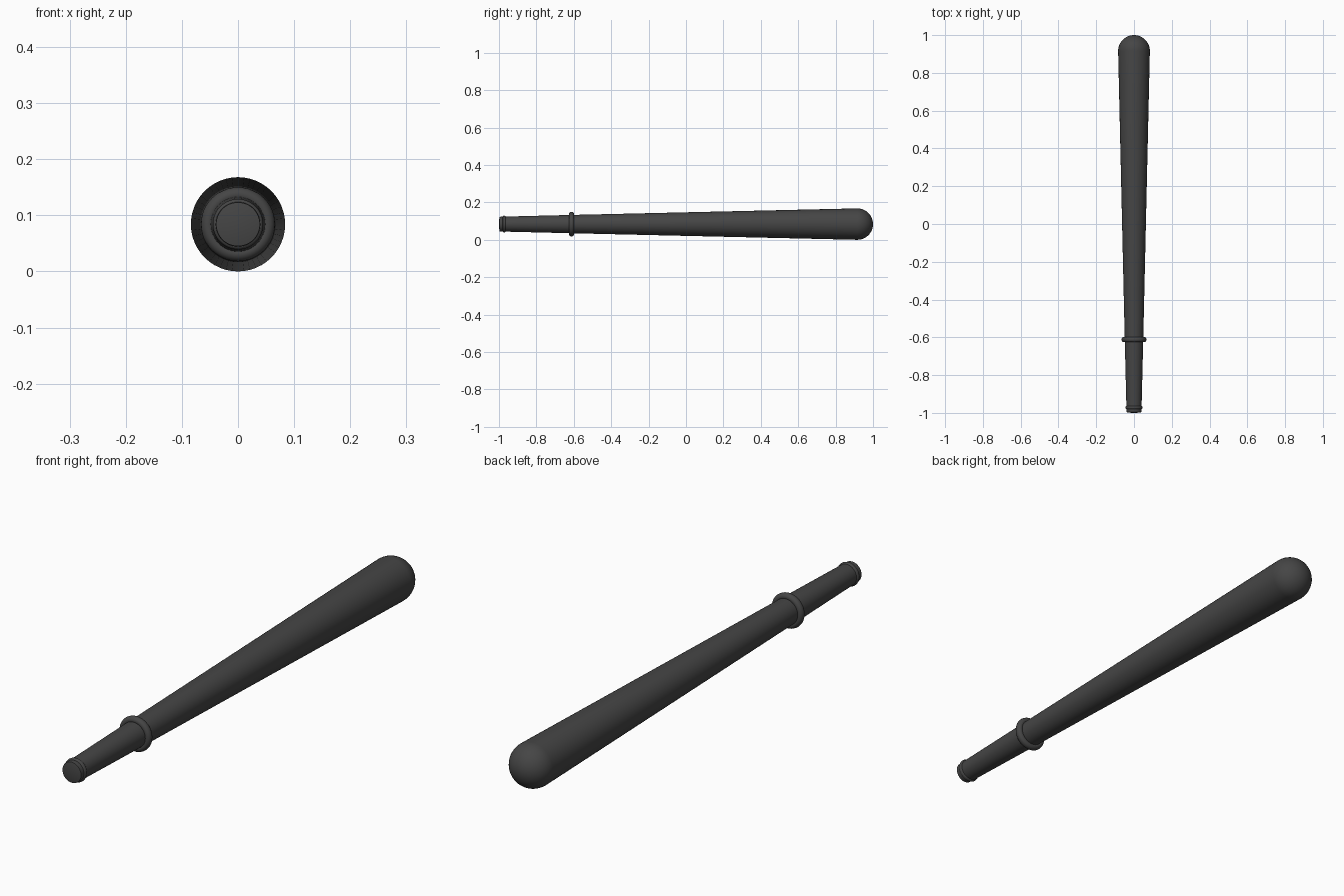
import bpy, math

if "Cube" in bpy.data.objects:
    bpy.data.objects.remove(bpy.data.objects["Cube"])

AXIS_Z = 0.084   # height of the bat's long axis
SIDES = 48


def lathe(name, profile, closed=False):
    """Spin (y, radius) points around the bat's long axis."""
    verts, faces = [], []
    n = len(profile)
    for i in range(SIDES):
        a = 2 * math.pi * i / SIDES
        for y, r in profile:
            verts.append((r * math.cos(a), y, AXIS_Z + r * math.sin(a)))
    for i in range(SIDES):
        j = (i + 1) % SIDES
        for k in range(n if closed else n - 1):
            m = (k + 1) % n
            faces.append((i * n + k, i * n + m, j * n + m, j * n + k))
    mesh = bpy.data.meshes.new(name)
    mesh.from_pydata(verts, [], faces)
    obj = bpy.data.objects.new(name, mesh)
    bpy.context.collection.objects.link(obj)
    # weld the poles and orient the faces
    import bmesh
    bm = bmesh.new()
    bm.from_mesh(mesh)
    bmesh.ops.remove_doubles(bm, verts=bm.verts, dist=1e-5)
    bmesh.ops.recalc_face_normals(bm, faces=bm.faces)
    bm.to_mesh(mesh)
    bm.free()
    bpy.ops.object.select_all(action='DESELECT')
    obj.select_set(True)
    bpy.context.view_layer.objects.active = obj
    bpy.ops.object.shade_smooth_by_angle(angle=math.radians(35))
    obj.data.materials.append(rubber)
    return obj


def ring(name, y, major, half_len, half_thick):
    """Rounded collar around the shaft."""
    pts = [(y + half_len * math.cos(t), major + half_thick * math.sin(t))
           for t in (2 * math.pi * k / 16 for k in range(16))]
    return lathe(name, pts, closed=True)


rubber = bpy.data.materials.new("dark_rubber")
rubber.diffuse_color = (0.06, 0.06, 0.06, 1)
rubber.use_nodes = True
rubber.node_tree.nodes["Principled BSDF"].inputs["Base Color"].default_value = rubber.diffuse_color

# tapered shaft with a domed tip and a nearly flat, softly crowned butt
R = 0.084
dome = [(1 - R + R * math.sin(t), R * math.cos(t))
        for t in (math.pi / 2 * k / 12 for k in range(13))]
dome[-1] = (1.0, 0.0)
butt = [(-1.0, 0.0), (-0.999, 0.025), (-0.996, 0.039)]
lathe("shaft", butt + [(-0.975, 0.040), (-0.61, 0.049)] + dome)

# hand guard and end collar
ring("guard_ring", -0.612, 0.053, 0.014, 0.013)
ring("end_collar", -0.972, 0.039, 0.008, 0.006)
